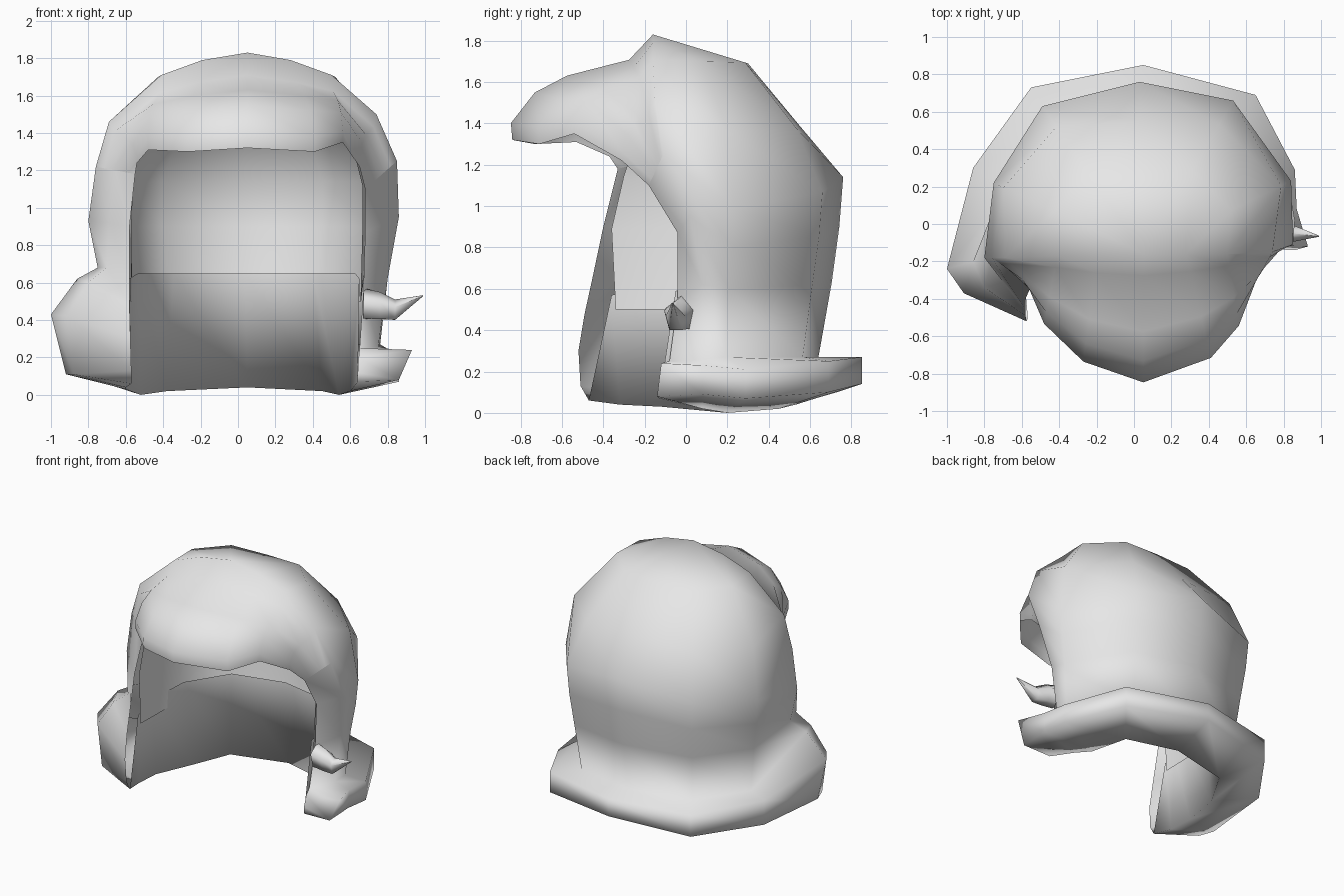
import bpy, bmesh, math
from mathutils import Vector

if "Cube" in bpy.data.objects:
    bpy.data.objects.remove(bpy.data.objects["Cube"])

grey = bpy.data.materials.new("hair_grey")
grey.use_nodes = True
grey.diffuse_color = (0.8, 0.8, 0.8, 1)
grey.node_tree.nodes["Principled BSDF"].inputs["Base Color"].default_value = (0.8, 0.8, 0.8, 1)


def finish(name, bm, angle):
    bmesh.ops.remove_doubles(bm, verts=bm.verts, dist=0.002)
    bmesh.ops.recalc_face_normals(bm, faces=bm.faces)
    mesh = bpy.data.meshes.new(name)
    bm.to_mesh(mesh)
    bm.free()
    mesh.materials.append(grey)
    obj = bpy.data.objects.new(name, mesh)
    bpy.context.collection.objects.link(obj)
    bpy.ops.object.select_all(action='DESELECT')
    obj.select_set(True)
    bpy.context.view_layer.objects.active = obj
    bpy.ops.object.shade_smooth_by_angle(angle=math.radians(angle))


def loft(bm, lines, closed=False):
    """Skin neighbouring polylines; None marks a missing point."""
    rows = [[bm.verts.new(p) if p is not None else None for p in l] for l in lines]
    for a, b in zip(rows, rows[1:]):
        n = len(a)
        for i in range(n if closed else n - 1):
            quad = [a[i], a[(i + 1) % n], b[(i + 1) % n], b[i]]
            if None not in quad:
                bm.faces.new(quad)


CX, CY = 0.05, -0.16
PEAK, CROWN_L, CROWN_R = (.05, -.16, 1.83), (.28, -.16, 1.79), (-.19, -.165, 1.79)

# Dome levels: side height, side scale, back height, back scale
levels = [(1.70, .60, 1.69, .50), (1.36, .94, 1.39, .77), (.98, 1, 1.14, 1),
          (.8, .98, .9, .98), (.6, .94, .63, .94), (.27, .90, .27, .87)]
# Per back column: crown point, dome plan, flared rim plan, rim top z, rim low z, hem point
back = [(CROWN_L, (.84, .23), (.86, .29), .21, .07, (.54, .20, .0)),
        (PEAK, (.53, .66), (.65, .69), .25, .10, (.45, .45, .02)),
        (PEAK, (.03, .76), (.05, .85), .27, .14, (.05, .53, .04)),
        (PEAK, (-.49, .63), (-.55, .73), .26, .10, (-.38, .45, .02)),
        (CROWN_R, (-.75, .22), (-.86, .30), .29, .11, (-.52, .20, .0))]


def spoke(plan):
    """Direction from the dome axis and how far it points to the back."""
    d = Vector((plan[0] - CX, plan[1] - CY))
    return d, (d.y / d.length) ** 2


def back_column(crown, plan, rim, top, low, hem):
    d, w = spoke(plan)
    w *= w
    pts = [crown]
    for zs, s, zb, b in levels:
        k = s + (b - s) * w
        pts.append((CX + d.x * k, CY + d.y * k, zs + (zb - zs) * w))
    return pts + [(*rim, top), (*rim, low), hem, (CX + d.x * .73, CY + d.y * .73, .65)]


# Side columns and the free front edges of each side lock
left_side = [CROWN_L, (.5, -.16, 1.71), (.74, -.15, 1.5), (.85, -.11, 1.25), (.86, .02, .95),
             (.80, .08, .62), (.75, .08, .26), (.87, .08, .23), (.86, .08, .09),
             (.6, .08, .02), (.65, .08, .62)]
left_edge = [None] * 3 + [(.68, -.18, 1.10), (.68, -.04, .87), (.67, -.04, .55),
             (.65, -.08, .25), (.93, -.12, .24), (.86, -.14, .08),
             (.64, -.13, .07), (.645, -.05, .59)]
# Closes the front end of the flared rim
left_end = [None] * 6 + [(.65, -.08, .25), (.645, -.11, .2), (.64, -.13, .12), (.64, -.13, .07), None]
right_side = [CROWN_R, (-.41, -.17, 1.71), (-.69, -.18, 1.46), (-.76, -.18, 1.22), (-.8, -.18, .93),
              (-.75, -.17, .68), (-.86, -.20, .62), (-1, -.24, .43), (-.92, -.25, .11),
              (-.6, -.12, .03), (-.60, -.16, .61)]
# Middle of the swollen right lock
right_lock = [None] * 3 + [(-.655, -.255, 1.2), (-.69, -.29, .92), (-.70, -.31, .68),
              (-.80, -.34, .60), (-.91, -.37, .42), (-.88, -.36, .11),
              (-.6, -.32, .04), (-.59, -.27, .59)]
right_edge = [None] * 3 + [(-.55, -.33, 1.18), (-.58, -.40, .9), (-.58, -.455, .64),
              (-.58, -.49, .48), (-.575, -.52, .3), (-.57, -.51, .13),
              (-.57, -.47, .06), (-.58, -.36, .57)]

bm = bmesh.new()
loft(bm, [left_end, left_edge, left_side] + [back_column(*c) for c in back]
     + [right_side, right_lock, right_edge])

# Swept fringe: from the crown arch out to the lip above the face
arch = right_side[3:0:-1] + [CROWN_R, PEAK, CROWN_L] + left_side[1:4]
lip = [right_edge[3], (-.54, -.37, 1.24), (-.48, -.53, 1.31), (-.27, -.73, 1.30), (.05, -.84, 1.32),
       (.41, -.71, 1.30), (.56, -.54, 1.35), (.65, -.31, 1.22), left_edge[3]]
swell = [(0, 0), (.17, .24), (.61, .39), (.84, .55), (1.01, .84), (1, 1)]
fringe = []
for k, (u, v) in enumerate(swell):
    row = []
    for i, (a, b) in enumerate(zip(arch, lip)):
        t = k / 5
        uu, vv = (t, t) if i in (0, len(arch) - 1) else (u, v)
        row.append((a[0] + (b[0] - a[0]) * uu, a[1] + (b[1] - a[1]) * uu, a[2] + (b[2] - a[2]) * vv))
    fringe.append(row)
loft(bm, fringe)
finish("hair_shell", bm, 125)

# Inner cap visible above the lower inside wall
bm = bmesh.new()
cap = [[(.655, -.04, .5), (.665, -.03, .88), (.665, -.16, 1.12), (.6, -.2, 1.38), (.4, -.17, 1.6), (.05, -.16, 1.7)]]
for _, plan, *_ in back:
    d, w = spoke(plan)
    cap.append([(CX + d.x * s, CY + d.y * s, z) for s, z in
                ((.77, .5), (.83, .9), (.84, 1.14), (.74 - .1 * w, 1.4), (.46 - .08 * w, 1.62), (0, 1.7))])
cap.append([(-.575, -.34, .5), (-.57, -.36, .89), (-.56, -.3, 1.15), (-.52, -.22, 1.38), (-.32, -.17, 1.6), (.05, -.16, 1.7)])
loft(bm, cap)
finish("inner_cap", bm, 80)

# Small pointed curl on the left lock
bm = bmesh.new()
rings = []
for x, y, z, ry, rz in ((.67, -.02, .48, .08, .09), (.76, -.04, .47, .07, .08),
                        (.84, -.05, .45, .05, .06), (.99, -.065, .53, .003, .003)):
    rings.append([(x, y + ry * math.cos(a), z + rz * math.sin(a))
                  for a in (i * math.tau / 5 + .3 for i in range(5))])
loft(bm, rings, closed=True)
finish("side_curl", bm, 100)
